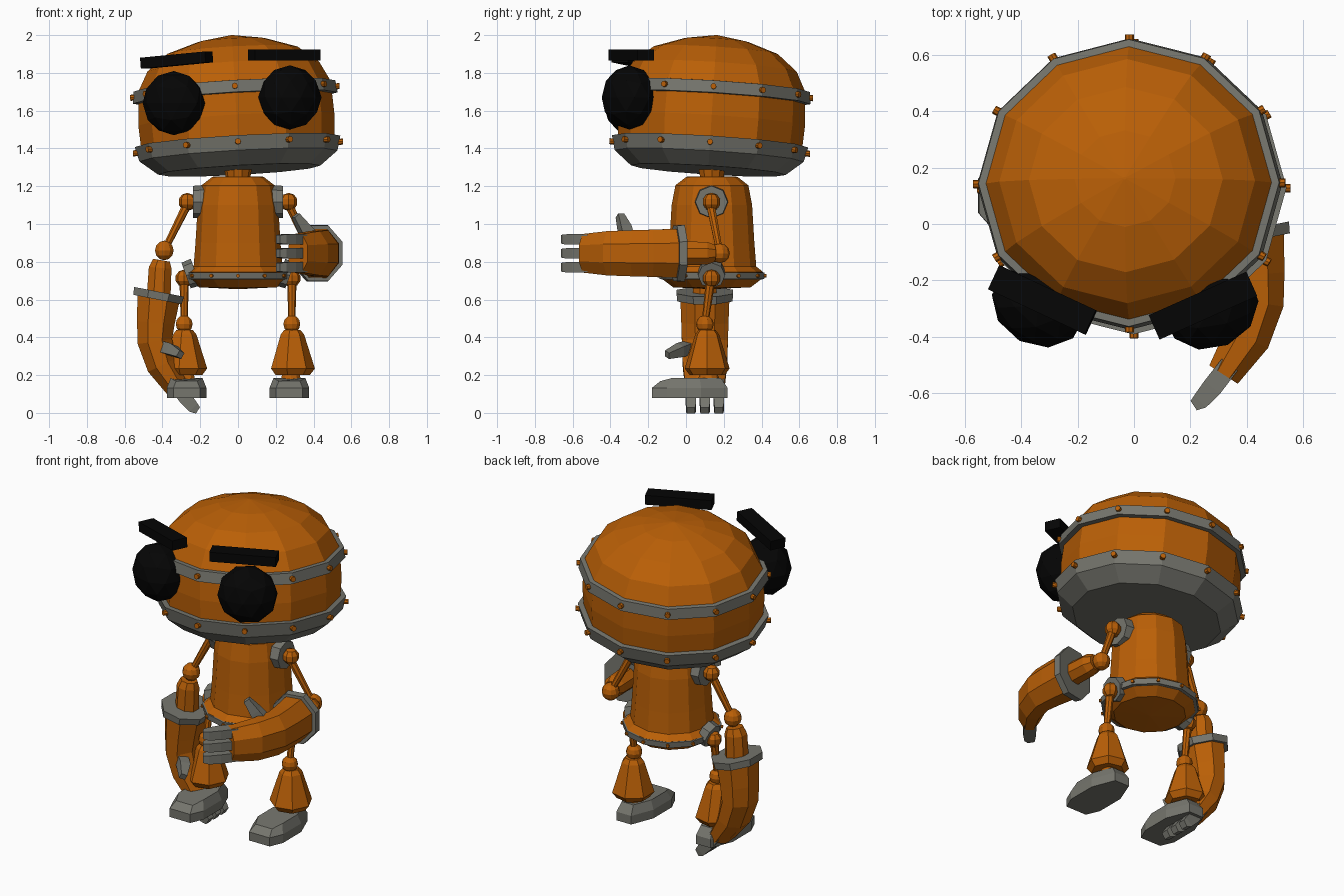
import bpy, bmesh, math
from mathutils import Vector, Matrix

cube = bpy.data.objects.get("Cube")
if cube:
    bpy.data.objects.remove(cube, do_unlink=True)


def material(name, rgb):
    m = bpy.data.materials.new(name)
    m.use_nodes = True
    m.diffuse_color = (*rgb, 1)
    m.node_tree.nodes["Principled BSDF"].inputs["Base Color"].default_value = (*rgb, 1)
    return m


ORANGE = material("orange paint", (0.49, 0.115, 0.002))
GREY = material("grey metal", (0.18, 0.18, 0.155))
BLACK = material("black", (0.0015, 0.0015, 0.0015))


def finish(name, bm, mat, matrix=None):
    if matrix:
        bm.transform(matrix)
    bmesh.ops.recalc_face_normals(bm, faces=bm.faces[:])
    mesh = bpy.data.meshes.new(name)
    bm.to_mesh(mesh)
    bm.free()
    mesh.materials.append(mat)
    ob = bpy.data.objects.new(name, mesh)
    bpy.context.collection.objects.link(ob)
    return ob


def ring(center, u, v, ru, rv, n, phase=0):
    steps = [2 * math.pi * i / n + phase for i in range(n)]
    return [Vector(center) + u * ru * math.cos(t) + v * rv * math.sin(t) for t in steps]


def loft(name, rings, mat, matrix=None):
    """Skin a list of equal rings and cap both ends."""
    bm = bmesh.new()
    loops = [[bm.verts.new(p) for p in r] for r in rings]
    n = len(loops[0])
    for a, b in zip(loops, loops[1:]):
        for i in range(n):
            bm.faces.new((a[i], a[(i + 1) % n], b[(i + 1) % n], b[i]))
    bm.faces.new(loops[0])
    bm.faces.new(loops[-1])
    return finish(name, bm, mat, matrix)


X, Y, Z = Vector((1, 0, 0)), Vector((0, 1, 0)), Vector((0, 0, 1))


def lathe(name, profile, mat, n, center=(0, 0, 0), matrix=None):
    c = Vector(center)
    return loft(name, [ring(c + Z * z, X, Y, r, r, n) for r, z in profile], mat, matrix)


def rod(name, p, q, r1, r2, mat, n=8):
    p, q = Vector(p), Vector(q)
    rot = (q - p).to_track_quat('Z', 'Y').to_matrix()
    u, v = rot @ X, rot @ Y
    return loft(name, [ring(p, u, v, r1, r1, n), ring(q, u, v, r2, r2, n)], mat)


def ball(name, center, r, mat, n=10):
    bm = bmesh.new()
    bmesh.ops.create_uvsphere(bm, u_segments=n, v_segments=n * 2 // 3, radius=r)
    return finish(name, bm, mat, Matrix.Translation(center))


def rivets(name, n, radius, z, size, matrix):
    """One short round stud on every corner of a band."""
    bm = bmesh.new()
    for i in range(n):
        turn = Matrix.Rotation(2 * math.pi * i / n, 4, 'Z')
        place = turn @ Matrix.Translation((radius, 0, z)) @ Matrix.Rotation(math.pi / 2, 4, 'Y')
        bmesh.ops.create_cone(bm, cap_ends=True, segments=8, radius1=size, radius2=size,
                              depth=size * 2, matrix=place)
    return finish(name, bm, ORANGE, matrix)


# Head: twelve-sided shell with two riveted bands, slightly oval and tipped
tilt = (Matrix.Translation((0, 0.125, 1.4)) @ Matrix.Rotation(math.radians(-3.6), 4, 'X')
        @ Matrix.Rotation(math.radians(-3.2), 4, 'Y') @ Matrix.Diagonal((1, 0.955, 1, 1)))
lathe("head_shell", [(0.51, 0.0), (0.52, 0.15), (0.51, 0.33), (0.455, 0.435), (0.345, 0.522),
                     (0.18, 0.575), (0.005, 0.602)], ORANGE, 12, matrix=tilt)
lathe("head_base", [(0.43, -0.115), (0.525, -0.04), (0.545, 0.038), (0.5, 0.04)],
      GREY, 12, matrix=tilt)
lathe("head_upper_band", [(0.5, 0.265), (0.543, 0.268), (0.535, 0.332), (0.49, 0.335)],
      GREY, 12, matrix=tilt)
rivets("head_lower_rivets", 12, 0.541, 0.005, 0.016, tilt)
rivets("head_upper_rivets", 12, 0.539, 0.3, 0.016, tilt)

# Eyes and brows
for side, pos, turn in (("right", (-0.34, -0.29, 1.64), -28), ("left", (0.275, -0.3, 1.67), 24)):
    bm = bmesh.new()
    bmesh.ops.create_icosphere(bm, subdivisions=2, radius=1)
    finish(side + "_eye", bm, BLACK, Matrix.Translation(pos)
           @ Matrix.Rotation(math.radians(turn), 4, 'Z') @ Matrix.Diagonal((0.172, 0.142, 0.17, 1)))
for side, pos, turn, roll in (("right", (-0.325, -0.27, 1.868), -25, -5),
                              ("left", (0.245, -0.29, 1.894), 24, 0)):
    bm = bmesh.new()
    bmesh.ops.create_cube(bm, size=1)
    finish(side + "_brow", bm, BLACK, Matrix.Translation(pos)
           @ Matrix.Rotation(math.radians(turn), 4, 'Z')
           @ Matrix.Rotation(math.radians(roll), 4, 'Y') @ Matrix.Diagonal((0.38, 0.095, 0.058, 1)))

# Neck and bell-shaped body with its riveted hem
waist = (0, 0.137, 0)
lathe("neck", [(0.06, 1.22), (0.075, 1.3)], ORANGE, 10, waist)
lathe("body", [(0.005, 0.655), (0.205, 0.665), (0.258, 0.705), (0.272, 0.745), (0.235, 0.775),
               (0.225, 0.9), (0.213, 1.1), (0.193, 1.205), (0.135, 1.25), (0.005, 1.255)],
      ORANGE, 12, waist)
lathe("body_hem", [(0.25, 0.705), (0.277, 0.709), (0.28, 0.743), (0.25, 0.748)], GREY, 12, waist)
rivets("body_rivets", 12, 0.278, 0.726, 0.01, Matrix.Translation(waist))


# Arm: laid out along a forearm axis, an inward curl axis and a thumb axis
def arm(side, shoulder, elbow, reach, along, curl, thumb):
    frame = Matrix((along, curl, thumb)).transposed().to_4x4()
    frame = Matrix.Translation(Vector(elbow) + along * reach) @ frame

    def limb(name, stations, mat, n=8):
        pts = [Vector((a, b, e)) for a, b, e, _, _ in stations]
        k = 1 / math.cos(math.pi / n)
        rings = []
        for i, (_, _, _, rb, re) in enumerate(stations):
            t = (pts[min(i + 1, len(pts) - 1)] - pts[max(i - 1, 0)]).normalized()
            v = (Z - t * t.dot(Z)).normalized()
            rings.append(ring(pts[i], v.cross(t), v, rb * k, re * k, n, math.pi / n))
        loft(side + name, rings, mat, frame)

    rod(side + "_upper_arm", shoulder, elbow, 0.024, 0.018, ORANGE)
    ball(side + "_elbow", elbow, 0.052, ORANGE)
    limb("_wrist_tube", [(0.03, -0.015, 0, 0.045, 0.045), (0.07, -0.022, 0, 0.06, 0.06),
                         (0.22, -0.03, 0, 0.063, 0.063)], ORANGE)
    limb("_cuff", [(0.197, -0.028, 0, 0.135, 0.15), (0.238, -0.036, 0, 0.13, 0.146)], GREY)
    limb("_forearm", [(0.225, -0.03, 0, 0.113, 0.13), (0.36, -0.045, 0, 0.1, 0.125),
                      (0.46, -0.05, 0, 0.092, 0.122), (0.585, -0.012, 0, 0.082, 0.117),
                      (0.715, 0.072, 0, 0.06, 0.102)], ORANGE)
    for i in (-1, 0, 1):
        e = i * 0.074
        limb("_finger_%d" % (i + 2), [(0.68, 0.05, e, 0.035, 0.026), (0.76, 0.112, e, 0.036, 0.028),
                                      (0.81, 0.155, e, 0.03, 0.026), (0.825, 0.178, e, 0.02, 0.022)],
             GREY, 4)
    limb("_thumb", [(0.49, -0.01, 0.08, 0.03, 0.03), (0.505, 0.04, 0.13, 0.03, 0.03),
                    (0.53, 0.085, 0.2, 0.018, 0.018)], GREY, 4)


arm("right", (-0.27, 0.13, 1.1), (-0.39, 0.1, 0.86), 0.022, -Z, X, -Y)
arm("left", (0.27, 0.13, 1.1), (0.39, 0.18, 0.845), 0, -Y, -X, Z)

# Shoulders and legs, mirrored
for side, s in (("right", -1), ("left", 1)):
    rod(side + "_shoulder_plate", (s * 0.17, 0.135, 1.117), (s * 0.238, 0.135, 1.117),
        0.09, 0.085, GREY)
    ball(side + "_shoulder_joint", (s * 0.268, 0.135, 1.117), 0.048, ORANGE, 8)
    rod(side + "_hip_plate", (s * 0.225, 0.135, 0.745), (s * 0.275, 0.135, 0.727),
        0.075, 0.072, GREY)
    ball(side + "_hip_joint", (s * 0.285, 0.135, 0.712), 0.047, ORANGE, 8)
    rod(side + "_thigh", (s * 0.285, 0.13, 0.7), (s * 0.285, 0.1, 0.47), 0.025, 0.018, ORANGE)
    ball(side + "_knee", (s * 0.285, 0.1, 0.47), 0.047, ORANGE)
    lathe(side + "_shin", [(0.045, 0.44), (0.065, 0.415), (0.122, 0.235), (0.095, 0.2)],
          ORANGE, 7, (s * 0.285, 0.112, 0))
    ball(side + "_ankle", (s * 0.28, 0.12, 0.18), 0.055, ORANGE)

    # Foot: eight-sided sole with a blunt low toe and a raised instep
    sole = [(0.07, -0.18), (0.105, -0.1), (0.105, 0.08), (0.05, 0.22)]
    outline = sole + [(-x, y) for x, y in reversed(sole)]
    foot_x = s * 0.272
    bottom = [Vector((foot_x + x, y, 0.08)) for x, y in outline]
    middle = [Vector((foot_x + x, y, 0.133)) for x, y in outline]
    top = [Vector((foot_x + x * 0.8, 0.04 + (y - 0.04) * 0.8,
                   0.185 if y > -0.15 else 0.168)) for x, y in outline]
    loft(side + "_foot", [bottom, middle, top], GREY)
